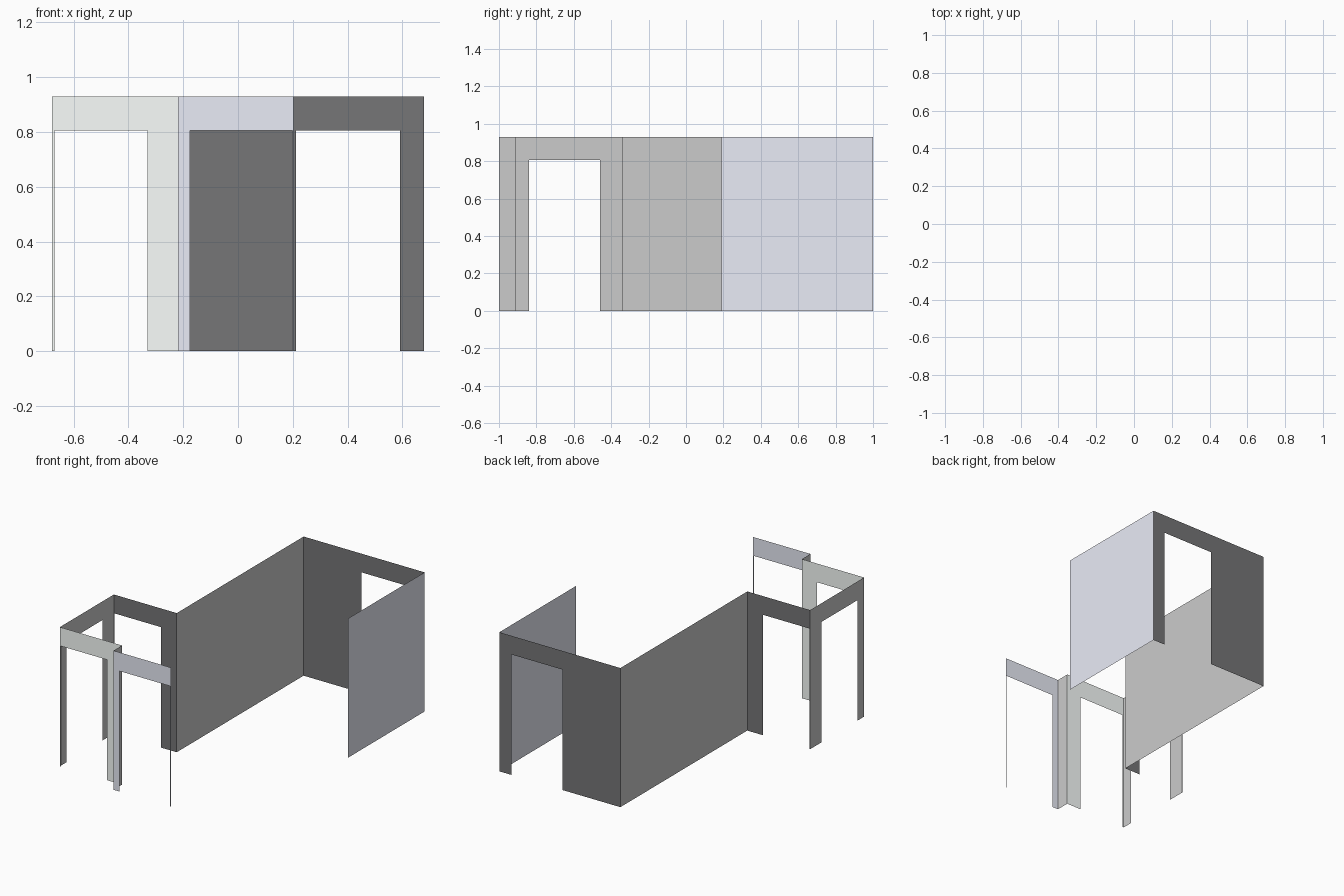
import bpy
from mathutils import Vector

if "Cube" in bpy.data.objects:
    bpy.data.objects.remove(bpy.data.objects["Cube"])

H = 0.93      # wall height
DOOR = 0.805  # door opening height


def paint(name, rgb):
    m = bpy.data.materials.new(name)
    m.diffuse_color = (*rgb, 1)
    m.use_nodes = True
    m.node_tree.nodes["Principled BSDF"].inputs["Base Color"].default_value = m.diffuse_color
    return m


# Wall finishes
dark = paint("dark_grey", (0.18, 0.18, 0.185))
mid = paint("mid_grey", (0.55, 0.55, 0.58))
cool = paint("pale_cool_grey", (0.82, 0.84, 0.93))
pale = paint("pale_green_grey", (0.96, 1.0, 0.98))


def wall(name, a, b, mat, door=None):
    """Thin upright wall from a to b; door = (start, end) distances along it."""
    a, b = Vector(a), Vector(b)
    length = (b - a).length
    d = (b - a).normalized()

    def pt(s, z):
        p = a + d * s
        return (p.x, p.y, z)

    if door:
        s, e = door
        outline = [[(0, 0), (s, 0), (s, DOOR), (s, H), (0, H)],
                   [(s, DOOR), (e, DOOR), (e, H), (s, H)],
                   [(e, 0), (length, 0), (length, H), (e, H), (e, DOOR)]]
    else:
        outline = [[(0, 0), (length, 0), (length, H), (0, H)]]
    pts, verts, faces = {}, [], []
    for poly in outline:
        face = []
        for p in poly:
            if p not in pts:
                pts[p] = len(verts)
                verts.append(pt(*p))
            face.append(pts[p])
        faces.append(face)
    mesh = bpy.data.meshes.new(name)
    mesh.from_pydata(verts, [], faces)
    mesh.materials.append(mat)
    mesh.update()
    ob = bpy.data.objects.new(name, mesh)
    bpy.context.collection.objects.link(ob)
    return ob


# Small room at the front left, open through three doorways
wall("small_room_front_wall", (-0.68, -0.91), (-0.22, -0.91), pale, (0.01, 0.35))
wall("small_room_side_wall", (-0.68, -0.34), (-0.68, -0.91), mid, (0.12, 0.50))
wall("small_room_back_wall", (-0.215, -0.34), (-0.68, -0.34), dark, (0.115, 0.46))

# Jog and wide front doorway
wall("front_jog_wall", (-0.22, -0.91), (-0.22, -1.0), mid)
wall("front_doorway_wall", (-0.22, -1.0), (0.203, -1.0), cool, (0.045, 0.419))

# Long hall: left wall, back wall with a doorway, right wall
wall("long_left_wall", (-0.215, 1.0), (-0.215, -0.34), mid)
wall("back_wall", (0.68, 1.0), (-0.215, 1.0), dark, (0.088, 0.468))
wall("right_wall", (0.68, 0.19), (0.68, 1.0), cool)
